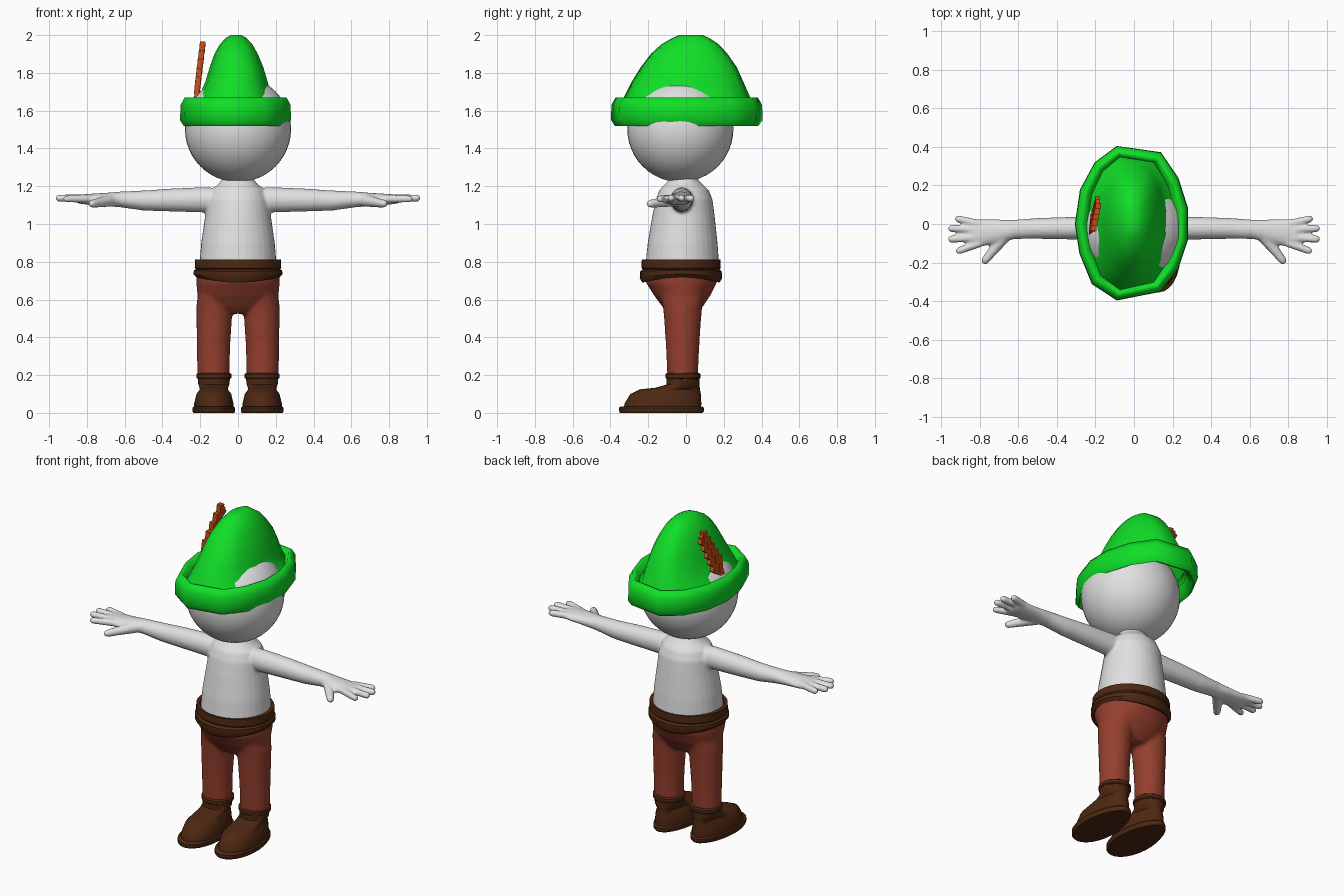
import bpy, bmesh, math
from mathutils import Vector, Matrix


def material(name, rgb):
    m = bpy.data.materials.new(name)
    m.diffuse_color = (*rgb, 1)
    return m


WHITE = material("soft_white", (0.75, 0.75, 0.75))
GREEN = material("bright_green", (0.005, 0.74, 0.02))
RUST = material("rust_red", (0.30, 0.050, 0.027))
BROWN = material("dark_brown", (0.075, 0.021, 0.006))
ORANGE = material("burnt_orange", (0.60, 0.075, 0.008))


def skin(bm, rings, cap_start=True, cap_end=True):
    """Bridge a list of point rings into a surface."""
    vs = [[bm.verts.new(p) for p in r] for r in rings]
    n = len(vs[0])
    for a, b in zip(vs, vs[1:]):
        for i in range(n):
            j = (i + 1) % n
            bm.faces.new((a[i], a[j], b[j], b[i]))
    if cap_start:
        bm.faces.new(vs[0][::-1])
    if cap_end:
        bm.faces.new(vs[-1])


def unit(n, egg=0.0):
    """Round cross-section, optionally narrower towards +v."""
    out = []
    for i in range(n):
        a = 2 * math.pi * i / n
        out.append((math.cos(a) * (1 - egg * math.sin(a)), math.sin(a)))
    return out


def z_rings(rows, shape):
    """Rows are (z, centre x, centre y, radius x, radius y)."""
    return [[Vector((cx + rx * u, cy + ry * v, z)) for u, v in shape]
            for z, cx, cy, rx, ry in rows]


def x_rings(rows, shape, side):
    """Rows are (x, centre y, centre z, radius y, radius z)."""
    return [[Vector((side * x, cy + ry * u, cz + rz * v)) for u, v in shape]
            for x, cy, cz, ry, rz in rows]


def digit(bm, p, q, r1, r2, side):
    """Rounded finger from p to q."""
    p, q = Vector(p), Vector(q)
    d = (q - p).normalized()
    s = d.cross(Vector((0, 0, 1))).normalized()
    t = s.cross(d)
    steps = [(p, r1), (q - d * r2, r2), (q - d * r2 * 0.4, r2 * 0.8), (q, r2 * 0.3)]
    rings = [[c + (s * u + t * v) * r for u, v in unit(12)] for c, r in steps]
    skin(bm, [[Vector((side * w.x, w.y, w.z)) for w in r] for r in rings])


def finish(bm, name, mat, angle=None, voxel=None):
    bmesh.ops.recalc_face_normals(bm, faces=bm.faces)
    me = bpy.data.meshes.new(name)
    bm.to_mesh(me)
    bm.free()
    me.materials.append(mat)
    ob = bpy.data.objects.new(name, me)
    bpy.context.collection.objects.link(ob)
    if angle:
        bpy.ops.object.select_all(action='DESELECT')
        ob.select_set(True)
        bpy.context.view_layer.objects.active = ob
        bpy.ops.object.shade_smooth_by_angle(angle=math.radians(angle))
    if voxel:
        rm = ob.modifiers.new("blend", 'REMESH')
        rm.mode = 'VOXEL'
        rm.voxel_size = voxel
        rm.use_smooth_shade = True
        sm = ob.modifiers.new("soften", 'SMOOTH')
        sm.factor = 0.5
        sm.iterations = 4
    return ob


# head
bm = bmesh.new()
bmesh.ops.create_uvsphere(bm, u_segments=40, v_segments=24, radius=0.281,
                          matrix=Matrix.Translation((0, -0.03, 1.503)))
finish(bm, "head", WHITE, 60)

# torso, arms and hands blended together
bm = bmesh.new()
skin(bm, z_rings([
    (0.76, 0, -0.02, 0.206, 0.197), (0.90, 0, -0.018, 0.195, 0.185),
    (1.05, 0, -0.013, 0.173, 0.164), (1.13, 0, -0.01, 0.165, 0.150),
    (1.18, 0, -0.01, 0.143, 0.130), (1.21, 0, -0.012, 0.105, 0.100),
    (1.235, 0, -0.012, 0.085, 0.075), (1.28, 0, -0.012, 0.08, 0.07)], unit(32)))
ARM = [(0.05, -0.02, 1.125, 0.06, 0.06), (0.17, -0.022, 1.128, 0.06, 0.067),
       (0.35, -0.022, 1.127, 0.058, 0.061), (0.50, -0.023, 1.124, 0.054, 0.053),
       (0.62, -0.028, 1.130, 0.050, 0.042), (0.70, -0.038, 1.130, 0.062, 0.035),
       (0.78, -0.045, 1.130, 0.070, 0.030), (0.84, -0.050, 1.132, 0.077, 0.024),
       (0.865, -0.050, 1.132, 0.065, 0.014)]
FINGERS = [((0.80, 0.00, 1.135), (0.93, 0.03, 1.135)),
           ((0.81, -0.03, 1.137), (0.967, -0.022, 1.137)),
           ((0.81, -0.07, 1.137), (0.967, -0.08, 1.137)),
           ((0.80, -0.10, 1.133), (0.925, -0.145, 1.133))]
for side in (-1, 1):
    skin(bm, x_rings(ARM, unit(20), side))
    for p, q in FINGERS:
        digit(bm, p, q, 0.021, 0.019, side)
    digit(bm, (0.67, -0.06, 1.125), (0.785, -0.205, 1.105), 0.034, 0.021, side)
finish(bm, "torso_and_arms", WHITE, voxel=0.008)

# trousers
bm = bmesh.new()
skin(bm, z_rings([
    (0.525, 0, -0.018, 0.10, 0.07), (0.56, 0, -0.018, 0.18, 0.105),
    (0.62, 0, -0.02, 0.215, 0.148), (0.69, 0, -0.024, 0.221, 0.188),
    (0.75, 0, -0.024, 0.221, 0.19)], unit(32)))
for side in (-1, 1):
    skin(bm, z_rings([
        (0.17, side * 0.13, -0.018, 0.085, 0.080), (0.35, side * 0.130, -0.018, 0.088, 0.088),
        (0.50, side * 0.126, -0.018, 0.094, 0.098), (0.57, side * 0.122, -0.018, 0.098, 0.105),
        (0.64, side * 0.11, -0.02, 0.10, 0.12)], unit(24)))
finish(bm, "trousers", RUST, voxel=0.010)

# belt: two rolled bands, the lower one sagging front and back
bm = bmesh.new()
skin(bm, z_rings([
    (0.79, 0, -0.026, 0.195, 0.185), (0.812, 0, -0.026, 0.205, 0.197),
    (0.812, 0, -0.026, 0.228, 0.208), (0.768, 0, -0.026, 0.229, 0.210),
    (0.760, 0, -0.026, 0.222, 0.203), (0.748, 0, -0.027, 0.234, 0.216),
    (0.712, 0, -0.027, 0.235, 0.218), (0.690, 0, -0.027, 0.220, 0.204),
    (0.695, 0, -0.027, 0.195, 0.18)], unit(36)), False, False)
for v in bm.verts:
    if v.co.z < 0.755:
        v.co.z += 0.03 * (v.co.x / 0.235) ** 2 * (0.765 - v.co.z) / 0.07
finish(bm, "belt", BROWN, 40)

# boots with soles and cuffs
for side, label in ((-1, "right"), (1, "left")):
    c = side * 0.128
    bm = bmesh.new()
    skin(bm, z_rings([
        (0.02, c, -0.125, 0.105, 0.205), (0.05, c, -0.122, 0.104, 0.203),
        (0.10, c, -0.108, 0.092, 0.187), (0.125, c, -0.085, 0.074, 0.158),
        (0.133, c, -0.045, 0.076, 0.118), (0.15, c, -0.016, 0.082, 0.087),
        (0.188, c, -0.016, 0.086, 0.087)], unit(28, 0.08)))
    finish(bm, label + "_boot", BROWN, 50)
    bm = bmesh.new()
    skin(bm, z_rings([
        (0.0, c, -0.13, 0.108, 0.218), (0.008, c, -0.13, 0.113, 0.225),
        (0.027, c, -0.13, 0.113, 0.225), (0.034, c, -0.13, 0.106, 0.215)], unit(28, 0.1)))
    finish(bm, label + "_boot_sole", BROWN, 40)
    bm = bmesh.new()
    skin(bm, z_rings([
        (0.18, c, -0.016, 0.086, 0.086), (0.186, c, -0.016, 0.093, 0.092),
        (0.205, c, -0.016, 0.093, 0.092), (0.212, c, -0.016, 0.084, 0.084)], unit(28)))
    finish(bm, label + "_boot_cuff", BROWN, 40)

# hat: faceted rolled brim continuing into a tall narrow crown
OUTLINE = [(-0.26, 1.0), (0.52, 0.92), (0.83, 0.59), (1.0, 0.2), (1.0, -0.2),
           (0.83, -0.57), (0.51, -0.87), (-0.26, -0.98), (-0.7, -0.77),
           (-0.92, -0.38), (-1.0, 0.0), (-0.91, 0.44), (-0.65, 0.79)]
bm = bmesh.new()
skin(bm, z_rings([
    (1.60, -0.013, 0, 0.245, 0.345), (1.535, -0.013, 0, 0.252, 0.355),
    (1.52, -0.013, 0, 0.275, 0.385), (1.55, -0.013, 0, 0.294, 0.405),
    (1.63, -0.013, 0, 0.291, 0.403), (1.67, -0.013, 0, 0.270, 0.380),
    (1.668, -0.013, 0, 0.250, 0.360), (1.63, -0.014, 0, 0.226, 0.348),
    (1.67, -0.017, 0.002, 0.193, 0.338), (1.75, -0.008, 0.005, 0.166, 0.300),
    (1.83, -0.008, 0.012, 0.142, 0.257), (1.90, -0.010, 0.015, 0.115, 0.205),
    (1.95, -0.010, 0.020, 0.087, 0.155), (1.985, -0.010, 0.024, 0.055, 0.098),
    (2.0, -0.010, 0.025, 0.028, 0.062)], OUTLINE), False, True)
finish(bm, "hat", GREEN, 75)

# feather: flat quill with slanted barbs on both edges
base, tip = Vector((-0.225, -0.05, 1.63)), Vector((-0.187, 0.115, 1.945))
axis = (tip - base).normalized()
face = Vector((-1, 0, 0))
face = (face - axis * face.dot(axis)).normalized()
edge = axis.cross(face)
bm = bmesh.new()


def blade(start, direction, length, width, thick):
    across = direction.cross(face)
    m = Matrix((across * width, face * thick, direction * length)).transposed().to_4x4()
    m.translation = start + direction * length / 2
    bmesh.ops.create_cube(bm, size=1, matrix=m)


blade(base, axis, (tip - base).length, 0.034, 0.022)
for i in range(5):
    for s in (-1, 1):
        t = 0.05 + 0.062 * i + 0.012 * s
        blade(base + axis * t, (axis + edge * s * 0.5).normalized(),
              0.095 - 0.008 * i, 0.032, 0.026 + 0.003 * s)
finish(bm, "feather", ORANGE)
